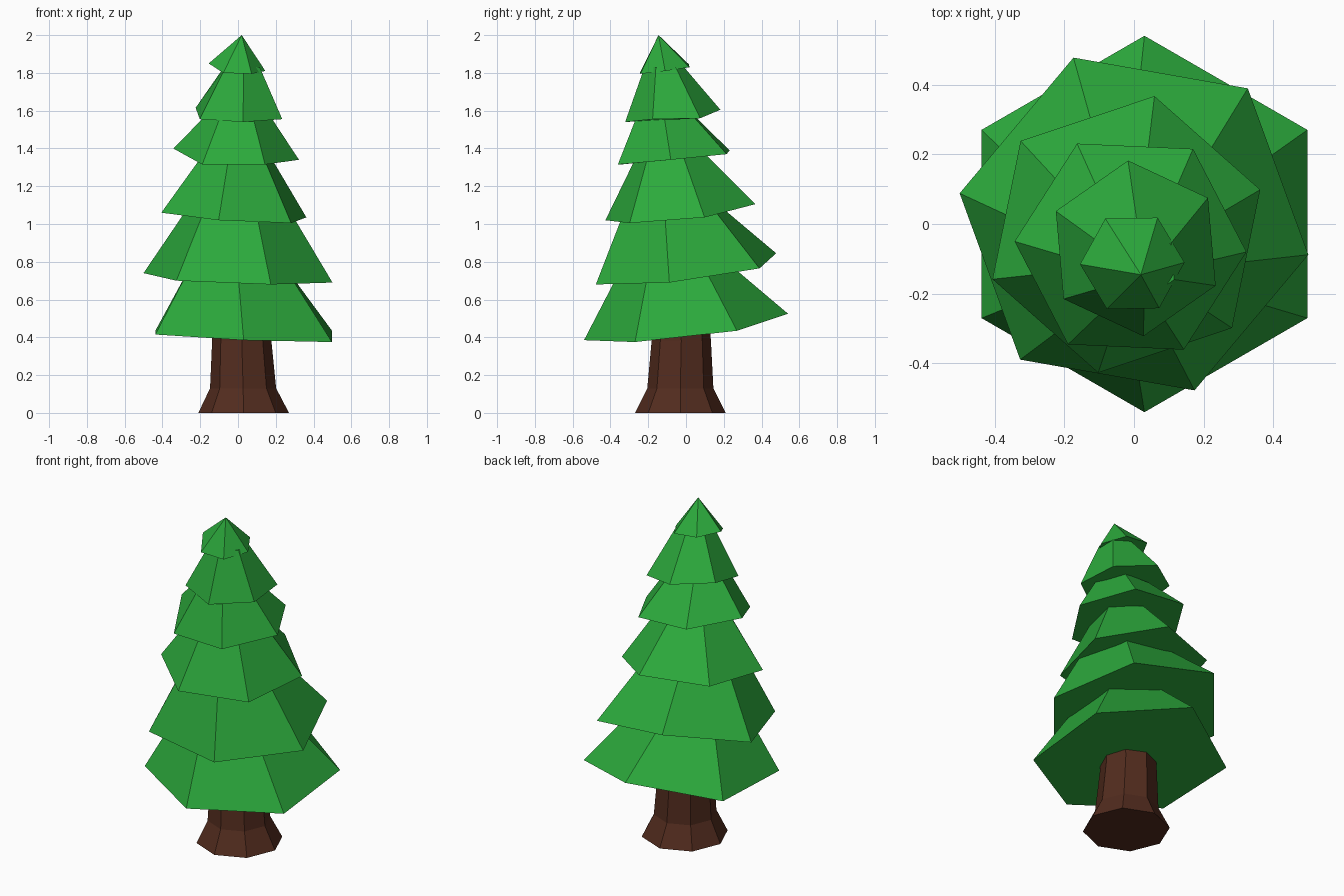
import bpy, bmesh, math

if "Cube" in bpy.data.objects:
    bpy.data.objects.remove(bpy.data.objects["Cube"])


def material(name, rgb):
    m = bpy.data.materials.new(name)
    m.diffuse_color = (*rgb, 1)
    m.use_nodes = True
    m.node_tree.nodes["Principled BSDF"].inputs["Base Color"].default_value = m.diffuse_color
    return m


def ring(bm, cx, cy, r, phase, heights):
    n = len(heights)
    return [bm.verts.new((cx + r * math.cos(math.radians(phase) + math.tau * i / n),
                          cy + r * math.sin(math.radians(phase) + math.tau * i / n), z))
            for i, z in enumerate(heights)]


def loft(name, rings, mat):
    """Flat-shaded skin through rings of (cx, cy, radius, phase, heights)."""
    bm = bmesh.new()
    loops = [ring(bm, *r) for r in rings]
    n = len(loops[0])
    for a, b in zip(loops, loops[1:]):
        for i in range(n):
            j = (i + 1) % n
            bm.faces.new((a[i], a[j], b[j], b[i]))
    bm.faces.new(loops[0][::-1])
    bm.faces.new(loops[-1])
    bmesh.ops.remove_doubles(bm, verts=bm.verts, dist=0.002)
    bmesh.ops.recalc_face_normals(bm, faces=bm.faces)
    me = bpy.data.meshes.new(name)
    bm.to_mesh(me)
    bm.free()
    me.materials.append(mat)
    ob = bpy.data.objects.new(name, me)
    bpy.context.collection.objects.link(ob)
    return ob


green = material("needles", (0.025, 0.4, 0.045))
brown = material("bark", (0.085, 0.025, 0.013))

# Flared eight-sided trunk
loft("trunk", [(x, y, r, 0, [z] * 8) for x, y, r, z in (
    (0.03, -0.03, 0.24, 0), (0.027, -0.03, 0.175, 0.13),
    (0.02, -0.025, 0.157, 0.38), (0.02, -0.03, 0.15, 0.55))], brown)

# Foliage tiers: rim centre, radius, phase, uneven rim heights; top centre, radius, height
tiers = [
    ((0.03, 0), 0.54, 30, [0.435, 0.525, 0.435, 0.415, 0.385, 0.375], (-0.005, -0.055, 0.27, 0.8)),
    ((0, 0), 0.508, -10, [0.69, 0.765, 0.845, 0.74, 0.70, 0.68], (0, -0.07, 0.26, 1.1)),
    ((-0.022, -0.03), 0.405, 18.5, [1.035, 1.105, 1.09, 1.06, 1.02, 1.005], (-0.01, -0.075, 0.19, 1.36)),
    ((-0.01, -0.065), 0.333, -2.6, [1.34, 1.37, 1.39, 1.40, 1.315, 1.315], (0, -0.11, 0.165, 1.58)),
    ((0.005, -0.07), 0.253, 35, [1.56, 1.605, 1.615, 1.555, 1.54, 1.555], (0.02, -0.115, 0.105, 1.83)),
    ((-0.005, -0.113), 0.15, 1, [1.81, 1.83, 1.845, 1.85, 1.80, 1.795], (0.02, -0.145, 0.0005, 2.0)),
]
for k, (c, r, phase, rim, (tx, ty, tr, tz)) in enumerate(tiers, 1):
    loft(f"foliage_tier_{k}", [(*c, r, phase, rim), (tx, ty, tr, phase, [tz] * 6)], green)
